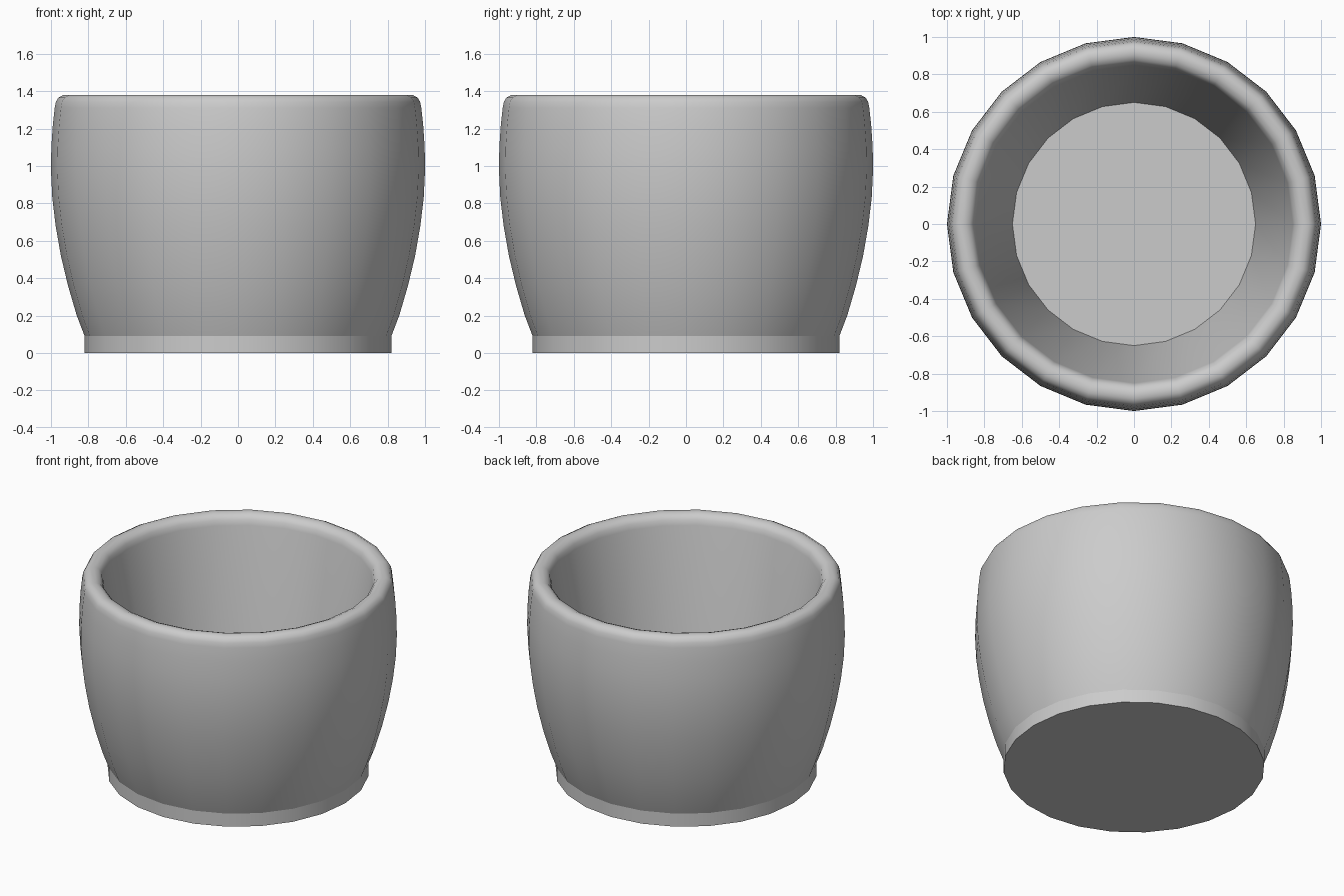
import bpy
import math

cube = bpy.data.objects.get("Cube")
if cube:
    bpy.data.objects.remove(cube, do_unlink=True)

SIDES = 24

grey = bpy.data.materials.new("plain_grey")
grey.use_nodes = True
COLOUR = (0.6, 0.6, 0.6, 1)
grey.diffuse_color = COLOUR
grey.node_tree.nodes["Principled BSDF"].inputs["Base Color"].default_value = COLOUR


def lathe(name, profile, cap_start=False, cap_end=False):
    """Spin a (radius, height) profile around z; run it up the outside first."""
    verts, faces = [], []
    for r, z in profile:
        for i in range(SIDES):
            a = 2 * math.pi * i / SIDES
            verts.append((r * math.cos(a), r * math.sin(a), z))
    for k in range(len(profile) - 1):
        for i in range(SIDES):
            j = (i + 1) % SIDES
            faces.append((k * SIDES + i, k * SIDES + j,
                          (k + 1) * SIDES + j, (k + 1) * SIDES + i))
    if cap_start:
        faces.append(tuple(reversed(range(SIDES))))
    if cap_end:
        top = (len(profile) - 1) * SIDES
        faces.append(tuple(range(top, top + SIDES)))
    mesh = bpy.data.meshes.new(name)
    mesh.from_pydata(verts, [], faces)
    mesh.materials.append(grey)
    obj = bpy.data.objects.new(name, mesh)
    bpy.context.collection.objects.link(obj)
    bpy.ops.object.select_all(action="DESELECT")
    obj.select_set(True)
    bpy.context.view_layer.objects.active = obj
    bpy.ops.object.shade_smooth_by_angle(angle=math.radians(40))


# Straight foot ring with the flat underside
lathe("foot", [(0.82, 0), (0.82, 0.09)], cap_start=True)

# Bulging wall, rounded rim, straight tapering inner wall and floor
outer = [(0.82, 0.09), (0.862, 0.2), (0.909, 0.36), (0.947, 0.52),
         (0.975, 0.68), (0.993, 0.83), (1.0, 0.98), (0.998, 1.1),
         (0.99, 1.22), (0.98, 1.31)]
rim = [(0.974, 1.342), (0.96, 1.366), (0.935, 1.379), (0.905, 1.379),
       (0.878, 1.368), (0.859, 1.345), (0.85, 1.31)]
inner = [(0.65, 0.09)]
lathe("pot_body", outer + rim + inner, cap_end=True)
